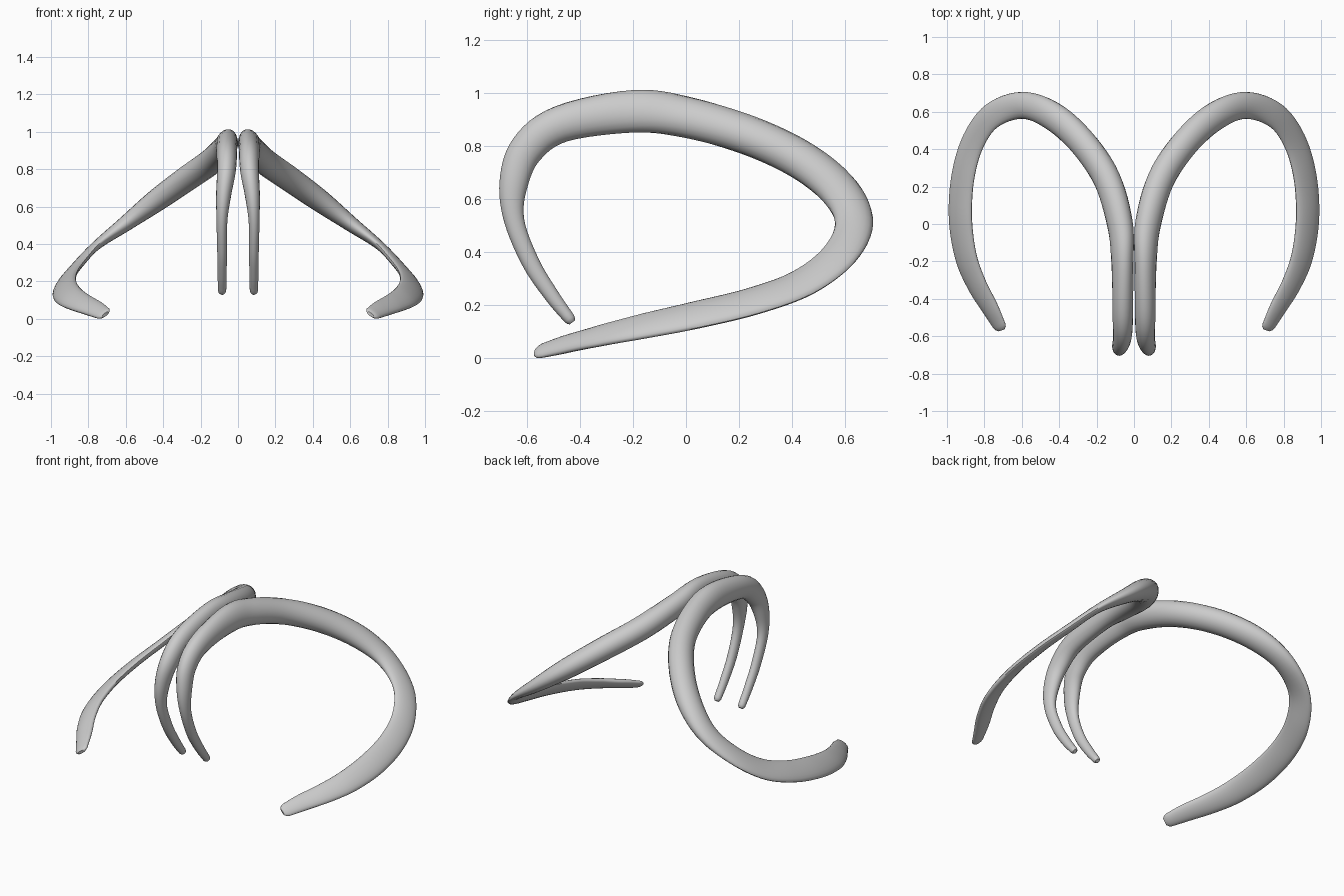
import bpy
import bmesh
import math
from mathutils import Vector

SIDES = 20      # points around each cross-section
STEPS = 6       # rings between neighbouring stations

# Stations along one horn, from the slim front tip to the flat outer tip:
# x, y, z, half width across the coil, half thickness
STATIONS = [
    (.085, -.44, .15, .022, .022),
    (.085, -.505, .235, .028, .024),
    (.085, -.585, .36, .033, .026),
    (.086, -.648, .52, .038, .029),
    (.077, -.65, .66, .054, .040),
    (.062, -.60, .79, .065, .05),
    (.06, -.47, .885, .070, .055),
    (.062, -.2, .932, .082, .058),
    (.075, 0, .91, .08, .066),
    (.145, .24, .84, .077, .07),
    (.28, .44, .745, .077, .068),
    (.44, .58, .63, .077, .06),
    (.60, .634, .51, .072, .042),
    (.76, .578, .39, .072, .025),
    (.86, .44, .285, .074, .024),
    (.915, .25, .215, .076, .025),
    (.928, .03, .162, .077, .026),
    (.9, -.17, .12, .072, .026),
    (.843, -.32, .087, .064, .025),
    (.77, -.45, .055, .054, .023),
    (.72, -.545, .029, .042, .017),
]


def smoothstep(low, high, value):
    t = min(max((value - low) / (high - low), 0), 1)
    return t * t * (3 - 2 * t)


def spline(points, i, t):
    """Catmull-Rom value and slope between points i and i + 1."""
    p1, p2 = points[i], points[i + 1]
    p0 = points[i - 1] if i > 0 else p1 * 2 - p2
    p3 = points[i + 2] if i + 2 < len(points) else p2 * 2 - p1
    a = p1 * 3 - p2 * 3 + p3 - p0
    b = p0 * 2 - p1 * 5 + p2 * 4 - p3
    c = p2 - p0
    value = (a * t ** 3 + b * t ** 2 + c * t) / 2 + p1
    slope = (a * 3 * t ** 2 + b * 2 * t + c) / 2
    return value, slope


def horn_sections():
    """Centre, tangent, width, thickness and progress of every ring."""
    centres = [Vector(s[:3]) for s in STATIONS]
    sizes = [Vector((s[3], s[4], 0)) for s in STATIONS]
    sections = []
    last = len(STATIONS) - 1
    for k in range(last * STEPS + 1):
        i = min(k // STEPS, last - 1)
        t = k / STEPS - i
        centre, slope = spline(centres, i, t)
        size, _ = spline(sizes, i, t)
        sections.append((centre, slope.normalized(), size.x, size.y, k / STEPS))
    # rounded tips
    first, final = sections[0], sections[-1]

    def tip(section, direction, reach, shrink):
        c, tangent, w, h, p = section
        return (c + tangent * direction * reach, tangent, w * shrink, h * shrink, p)

    rounding = [(.010, .85), (.018, .55)]
    front = [tip(first, -1, r, s) for r, s in reversed(rounding)]
    back = [tip(final, 1, r * 1.4, s) for r, s in rounding]
    return front + sections + back


def build_horn(name, side, material):
    bm = bmesh.new()
    rings = []
    for centre, tangent, width, thick, progress in horn_sections():
        # the flat face turns from sideways to the slope of the coil
        tilt = math.radians(52) * smoothstep(5, 11, progress)
        normal = Vector((math.cos(tilt), 0, math.sin(tilt)))
        normal = (normal - tangent * normal.dot(tangent)).normalized()
        across = tangent.cross(normal)
        ring = []
        for j in range(SIDES):
            angle = math.tau * j / SIDES
            p = centre + across * width * math.cos(angle) + normal * thick * math.sin(angle)
            ring.append(bm.verts.new((p.x * side, p.y, max(p.z, 0))))
        rings.append(ring)
    for lower, upper in zip(rings, rings[1:]):
        for j in range(SIDES):
            n = (j + 1) % SIDES
            bm.faces.new((lower[j], lower[n], upper[n], upper[j]))
    bm.faces.new(rings[0])
    bm.faces.new(rings[-1])
    bmesh.ops.recalc_face_normals(bm, faces=bm.faces)
    mesh = bpy.data.meshes.new(name)
    bm.to_mesh(mesh)
    bm.free()
    mesh.materials.append(material)
    horn = bpy.data.objects.new(name, mesh)
    bpy.context.collection.objects.link(horn)
    bpy.ops.object.select_all(action='DESELECT')
    horn.select_set(True)
    bpy.context.view_layer.objects.active = horn
    bpy.ops.object.shade_smooth_by_angle(angle=math.radians(50))


cube = bpy.data.objects.get("Cube")
if cube:
    bpy.data.objects.remove(cube, do_unlink=True)

grey = bpy.data.materials.new("light_grey")
grey.use_nodes = True
colour = (.6, .6, .6, 1)
grey.diffuse_color = colour
grey.node_tree.nodes["Principled BSDF"].inputs["Base Color"].default_value = colour

# Mirrored pair
build_horn("left_horn", 1, grey)
build_horn("right_horn", -1, grey)
